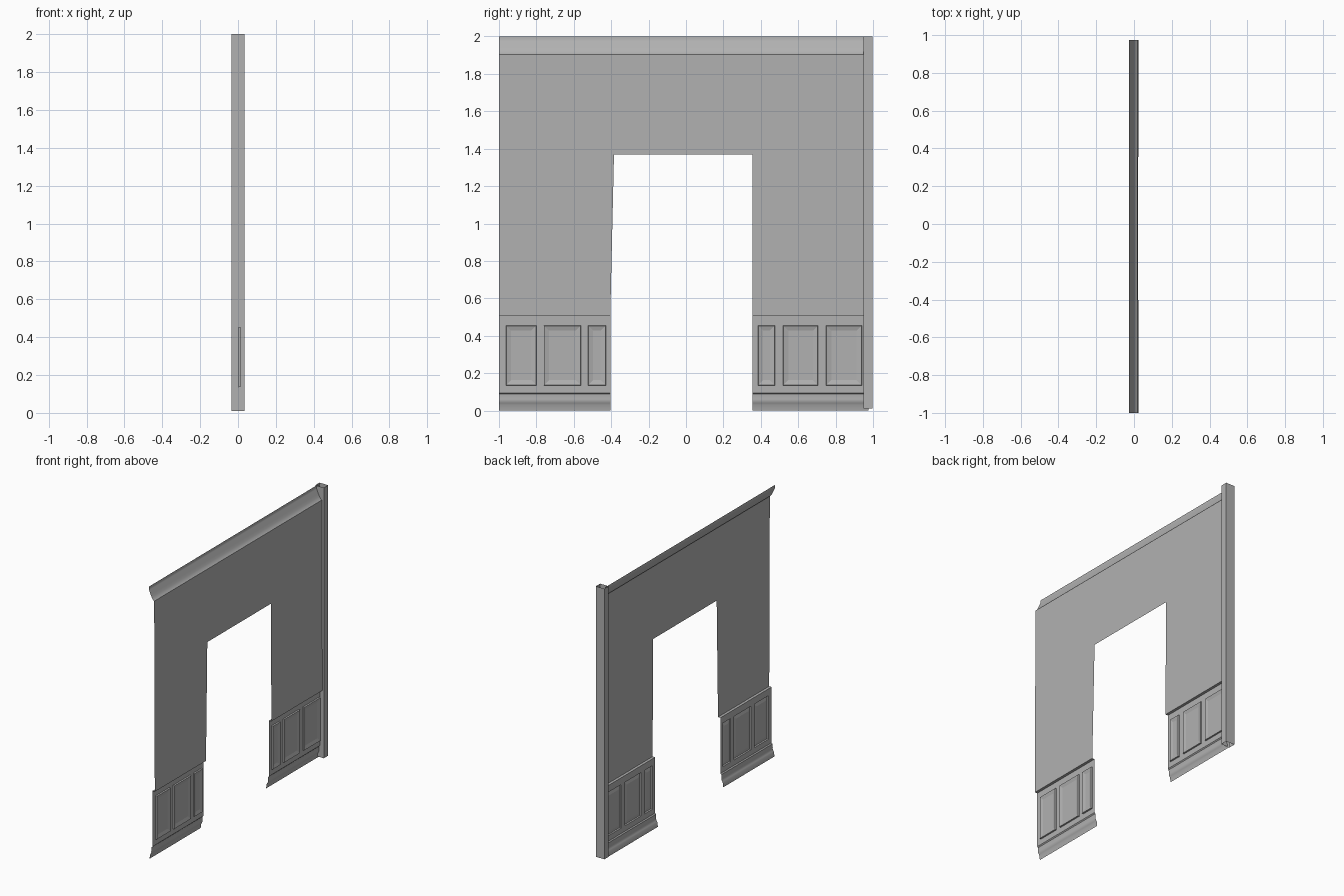
import bpy
import math

if "Cube" in bpy.data.objects:
    bpy.data.objects.remove(bpy.data.objects["Cube"])

Y0, Y1 = -1.0, 0.975          # wall ends (the far end sits inside the post)
DOOR_L, DOOR_R = -0.405, 0.355
DOOR_TOP = 1.37
RAIL, BASE = 0.505, 0.095     # heights of the wainscot top and skirting top
FRAME_X, WALL_X = 0.003, 0.023

grey = bpy.data.materials.new("mid_grey")
grey.diffuse_color = (0.44, 0.44, 0.44, 1)
grey.use_nodes = True
grey.node_tree.nodes["Principled BSDF"].inputs["Base Color"].default_value = grey.diffuse_color


def add_mesh(name, verts, faces, smooth=False):
    me = bpy.data.meshes.new(name)
    me.from_pydata(verts, [], faces)
    me.update()
    me.materials.append(grey)
    ob = bpy.data.objects.new(name, me)
    bpy.context.collection.objects.link(ob)
    if smooth:
        bpy.ops.object.select_all(action='DESELECT')
        ob.select_set(True)
        bpy.context.view_layer.objects.active = ob
        bpy.ops.object.shade_smooth_by_angle(angle=math.radians(40))
    return ob


def moulding(name, profile, ya, yb):
    """Sweep an open (x, z) profile along y as a thin sheet."""
    n = len(profile)
    verts = [(x, y, z) for y in (ya, yb) for x, z in profile]
    faces = [(i, i + 1, n + i + 1, n + i) for i in range(n - 1)]
    return add_mesh(name, verts, faces, smooth=True)


def wainscot(name, ya, yb, panels, z0=0.135, z1=0.455):
    """Flat frame with recessed, bevelled raised panels."""
    verts, faces = [], []

    def rect(a, b, c, d, x):
        i = len(verts)
        verts.extend([(x, a, c), (x, a, d), (x, b, d), (x, b, c)])
        return [i, i + 1, i + 2, i + 3]

    # top and bottom rails, then stiles between the panels
    faces.append(rect(ya, yb, BASE, z0, FRAME_X))
    faces.append(rect(ya, yb, z1, RAIL, FRAME_X))
    edges = [ya] + [v for p in panels for v in p] + [yb]
    for a, b in zip(edges[::2], edges[1::2]):
        faces.append(rect(a, b, z0, z1, FRAME_X))
    # panels as concentric rings: step back, bevel, raised field
    for a, b in panels:
        rings = [rect(a + i, b - i, z0 + i, z1 - i, FRAME_X + x)
                 for i, x in ((0, 0), (0.002, 0.01), (0.028, 0.003))]
        for r, s in zip(rings, rings[1:]):
            for k in range(4):
                m = (k + 1) % 4
                faces.append((r[k], r[m], s[m], s[k]))
        faces.append(rings[-1])
    # ledge back to the wall
    i = len(verts)
    verts.extend([(FRAME_X, ya, RAIL), (WALL_X, ya, RAIL), (WALL_X, yb, RAIL), (FRAME_X, yb, RAIL)])
    faces.append((i, i + 1, i + 2, i + 3))
    return add_mesh(name, verts, faces)


# upper wall sheet with the doorway, leaning very slightly
def wall_x(z):
    return WALL_X - 0.005 * (z - RAIL) / 1.4


outline = [(Y0, RAIL), (DOOR_L, RAIL), (-0.385, DOOR_TOP), (Y0, DOOR_TOP),
           (Y0, 1.905), (Y1, 1.905), (Y1, DOOR_TOP), (DOOR_R, DOOR_TOP),
           (DOOR_R, RAIL), (Y1, RAIL)]
add_mesh("wall", [(wall_x(z), y, z) for y, z in outline],
         [(0, 3, 2, 1), (3, 4, 5, 6, 7, 2), (8, 7, 6, 9)])

# cornice
moulding("cornice", [(0.018, 1.905), (0.008, 1.912), (-0.002, 1.928), (-0.01, 1.945),
                     (-0.017, 1.962), (-0.023, 1.975), (-0.026, 1.982), (-0.026, 2.0)], Y0, Y1)

# wainscot and skirting on both sides of the doorway
skirting = [(FRAME_X, BASE), (-0.004, 0.088), (-0.006, 0.06), (-0.005, 0.052),
            (-0.011, 0.04), (-0.016, 0.03), (-0.02, 0.0)]
sides = (("left", Y0, DOOR_L, [(-0.963, -0.80), (-0.76, -0.562), (-0.524, -0.428)]),
         ("right", DOOR_R, Y1, [(0.385, 0.476), (0.519, 0.706), (0.749, 0.94)]))
for side, ya, yb, panels in sides:
    wainscot("wainscot_" + side, ya, yb, panels)
    moulding("skirting_" + side, skirting, ya, yb)

# corner post: hollow square tube, open at both ends
corners = [(-0.035, 0.948), (0.035, 0.948), (0.035, 0.998), (-0.035, 0.998)]
add_mesh("corner_post", [(x, y, z) for z in (0.01, 2.0) for x, y in corners],
         [(k, (k + 1) % 4, 4 + (k + 1) % 4, 4 + k) for k in range(4)])
